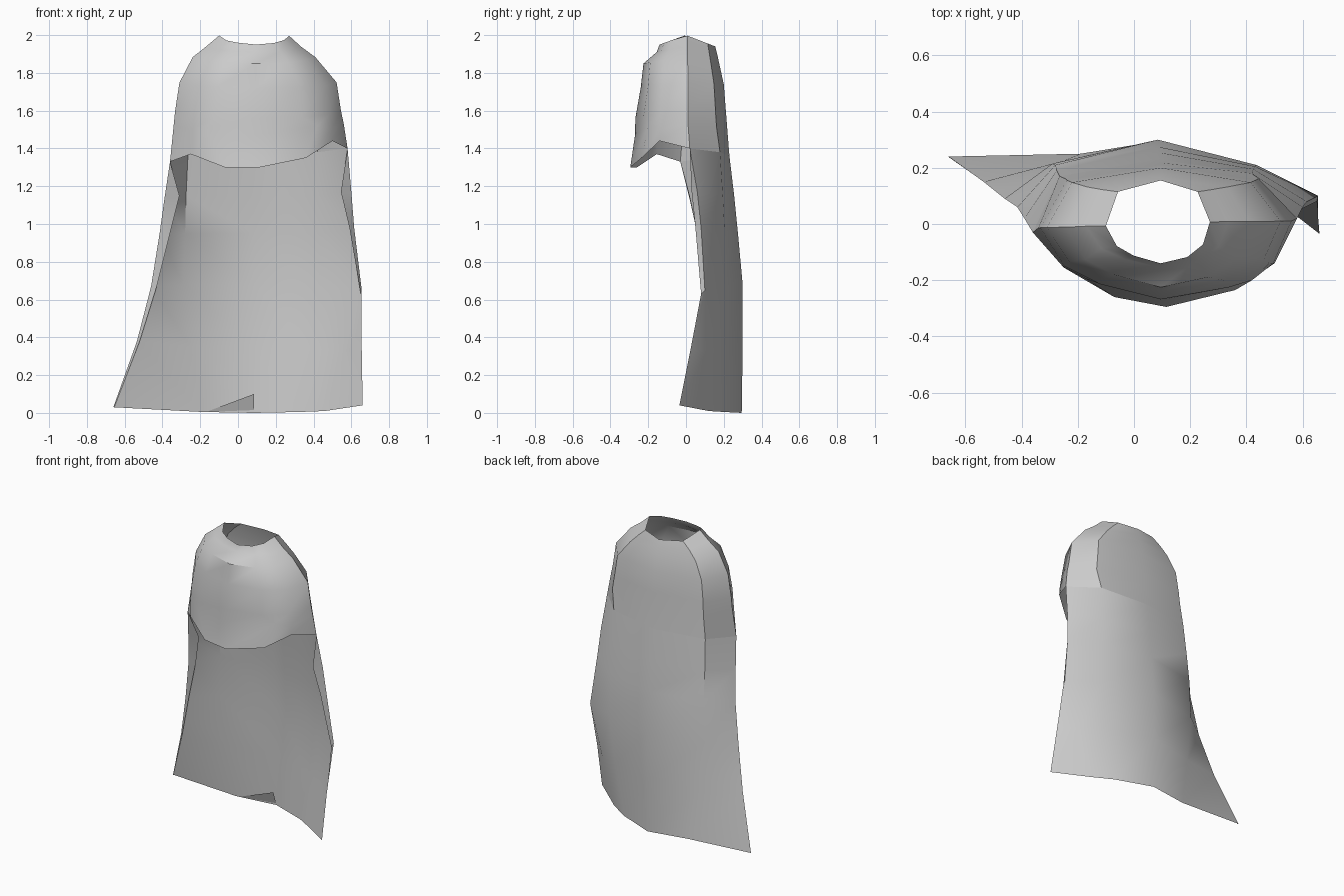
import bpy, bmesh

# Plan outline shared by the shoulder rings, starting at centre back and going clockwise
PLAN = [(0, 1), (.75, .74), (1, .05), (.86, -.52), (.54, -.84),
        (0, -1), (-.5, -.8), (-.8, -.56), (-1, -.05), (-.78, .74)]


def ring(left, right, front, back, heights):
    """Asymmetric ring; heights are back, sides and front."""
    cx = .095
    pts = []
    for u, v in PLAN:
        x = cx + u * ((right - cx) if u > 0 else (cx - left))
        y = v * (back if v > 0 else -front)
        end = heights[0] if v > 0 else heights[2]
        pts.append((x, y, heights[1] + (end - heights[1]) * abs(v)))
    return pts


def add_mesh(name, rows, closed=False):
    """Skin successive rows of points into a single-sided sheet."""
    bm = bmesh.new()
    grid = [[bm.verts.new(p) for p in row] for row in rows]
    for a, b in zip(grid, grid[1:]):
        n = len(a)
        for i in range(n if closed else n - 1):
            j = (i + 1) % n
            bm.faces.new((a[i], b[i], b[j], a[j]))
    bmesh.ops.remove_doubles(bm, verts=bm.verts, dist=.0005)
    bmesh.ops.recalc_face_normals(bm, faces=bm.faces)
    me = bpy.data.meshes.new(name)
    bm.to_mesh(me)
    bm.free()
    ob = bpy.data.objects.new(name, me)
    bpy.context.collection.objects.link(ob)
    bpy.ops.object.select_all(action='DESELECT')
    ob.select_set(True)
    bpy.context.view_layer.objects.active = ob
    bpy.ops.object.shade_smooth_by_angle(angle=.6)


# Ragged lower edge of the shoulder piece
hem = [(.085, .23, 1.36), (.42, .18, 1.38), (.58, .02, 1.40), (.50, -.14, 1.44),
       (.36, -.235, 1.35), (.115, -.295, 1.30), (-.07, -.26, 1.30),
       (-.25, -.155, 1.37), (-.36, -.03, 1.33), (-.265, .17, 1.36)]

# Closed shoulder piece: neck opening, collar step, shoulder, chest, front crease, hem
crease = ring(-.34, .56, -.27, .218, (1.51, 1.53, 1.47))
crease[4] = (.42, -.20, 1.52)
crease[6] = (-.17, -.195, 1.51)
shoulders = [
    ring(-.10, .27, -.14, .155, (1.94, 2.0, 1.95)),
    ring(-.17, .335, -.155, .165, (1.90, 1.94, 1.91)),
    ring(-.24, .41, -.225, .178, (1.84, 1.885, 1.85)),
    ring(-.31, .522, -.24, .20, (1.74, 1.75, 1.72)),
    ring(-.333, .545, -.268, .211, (1.60, 1.60, 1.56)),
    crease, hem]
add_mesh("shoulder_cape", shoulders, True)

# Long back drape: left flap, left edge, back left, centre, back right, right edge, right flap
drape = [
    [hem[8], hem[8], hem[9], hem[0], hem[1], hem[2], hem[2]],
    [(-.31, .02, 1.15), (-.39, .02, 1.13), (-.275, .19, 1.15), (.085, .255, 1.15),
     (.425, .195, 1.15), (.60, .06, 1.17), (.545, .03, 1.17)],
    [(-.36, .06, .95), (-.415, .06, .95), (-.28, .21, .95), (.085, .275, .95),
     (.43, .205, .95), (.615, .08, .98), (.59, .05, .98)],
    [(-.43, .08, .67), (-.46, .09, .67), (-.29, .215, .68), (.085, .30, .68),
     (.435, .21, .67), (.655, .10, .65), (.65, .08, .63)],
    [(-.52, .14, .38), (-.535, .15, .38), (-.25, .225, .35), (.085, .30, .35),
     (.40, .195, .34), (.56, .11, .33), (.655, .025, .34)],
    [(-.655, .235, .03), (-.66, .24, .03), (-.19, .25, .005), (.085, .295, 0),
     (.33, .20, .005), (.46, .12, .01), (.66, -.035, .04)]]
add_mesh("back_drape", drape)

# Small turned-up fold at the centre of the back hem
add_mesh("hem_fold", [[(-.16, .255, .005), (.085, .29, .015)],
                      [(-.15, .254, .012), (.085, .26, .10)]])
